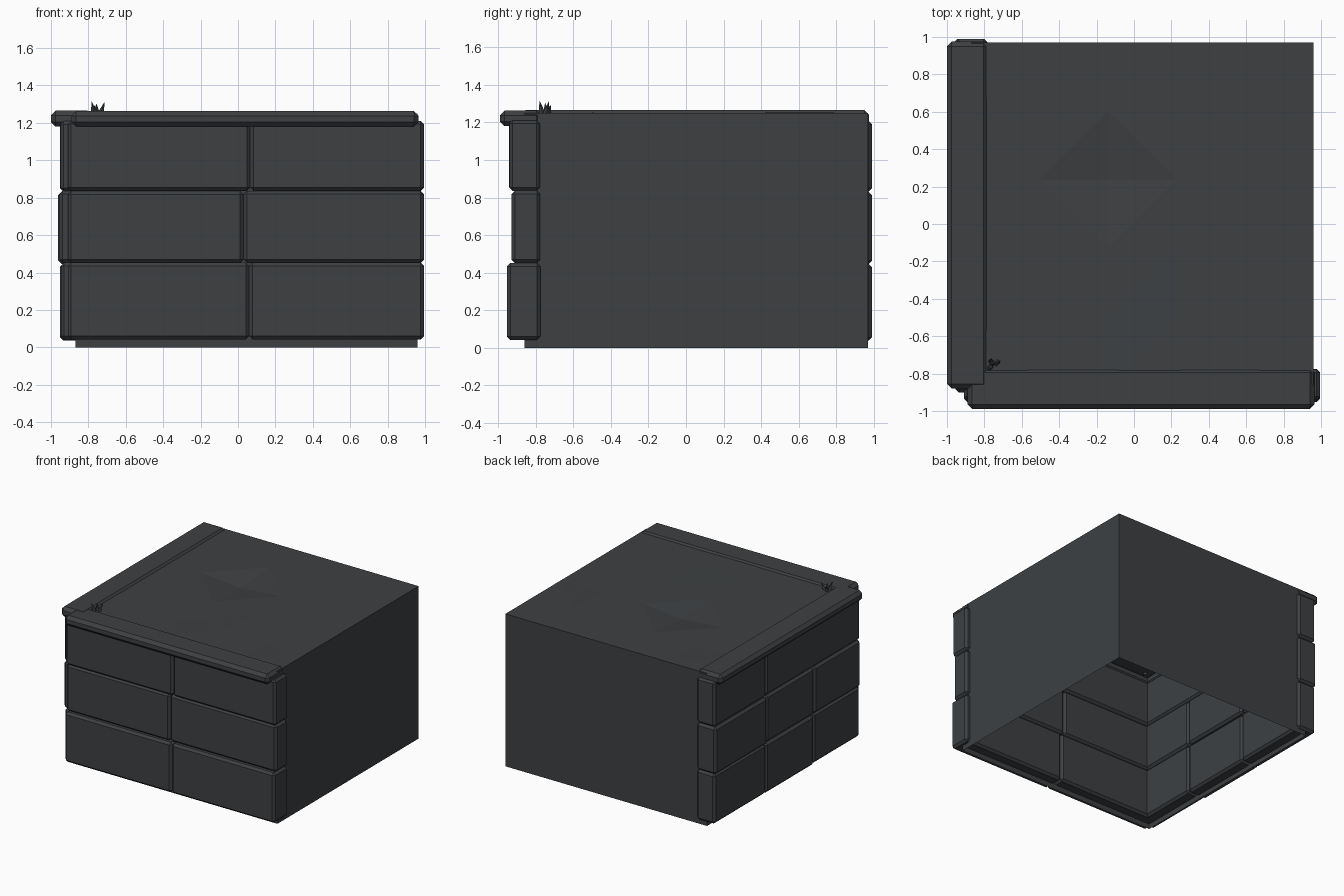
import bpy, bmesh, random
from mathutils import Vector

if "Cube" in bpy.data.objects:
    bpy.data.objects.remove(bpy.data.objects["Cube"])

random.seed(4)
stone = bpy.data.materials.new("dark_stone")
stone.diffuse_color = (0.047, 0.051, 0.055, 1)
stone.use_nodes = True
stone.node_tree.nodes["Principled BSDF"].inputs["Base Color"].default_value = stone.diffuse_color


def finish(name, bm):
    mesh = bpy.data.meshes.new(name)
    bm.to_mesh(mesh)
    bm.free()
    mesh.materials.append(stone)
    obj = bpy.data.objects.new(name, mesh)
    bpy.context.collection.objects.link(obj)
    return obj


def block(name, lo, hi, bevel=0.018):
    """Chamfered box between two corners."""
    lo, hi = Vector(lo), Vector(hi)
    bm = bmesh.new()
    bmesh.ops.create_cube(bm, size=1)
    for v in bm.verts:
        v.co = Vector(a * b for a, b in zip(v.co, hi - lo)) + (lo + hi) / 2
    bmesh.ops.bevel(bm, geom=bm.edges[:], offset=bevel, segments=1, affect='EDGES')
    return finish(name, bm)


# Core: uneven ground grid on four walls, open underneath
X0, X1, Y0, Y1, TOP, N = -0.87, 0.96, -0.86, 0.97, 1.25, 5
bm = bmesh.new()
grid = {}
for i in range(N + 1):
    for j in range(N + 1):
        inner = 0 < i < N and 0 < j < N
        z = TOP + (random.uniform(-0.006, 0.004) if inner else 0)
        if (i, j) == (2, 3):
            z = TOP - 0.03
        grid[i, j] = bm.verts.new((X0 + (X1 - X0) * i / N, Y0 + (Y1 - Y0) * j / N, z))
for i in range(N):
    for j in range(N):
        a, b, c, d = grid[i, j], grid[i+1, j], grid[i+1, j+1], grid[i, j+1]
        # diagonals run around the hollow so that it reads as a diamond
        if (i < 2) == (j < 3):
            bm.faces.new((a, b, d)), bm.faces.new((b, c, d))
        else:
            bm.faces.new((a, b, c)), bm.faces.new((a, c, d))
rim = [e for e in bm.edges if e.is_boundary]
walls = bmesh.ops.extrude_edge_only(bm, edges=rim)
for v in walls["geom"]:
    if isinstance(v, bmesh.types.BMVert):
        v.co.z = 0
bmesh.ops.recalc_face_normals(bm, faces=bm.faces[:])
# hollow shell: make sure the ground faces upward
if grid[2, 2].link_faces[0].normal.z < 0:
    bmesh.ops.reverse_faces(bm, faces=bm.faces[:])
finish("ground_core", bm)

# Brick rows: bottom z, top z, outer offset, front splits (x), left splits (y)
rows = [
    (0.04, 0.45, -0.955, -0.950, [0.06], [-0.30, 0.32]),
    (0.45, 0.835, -0.930, -0.958, [0.03], [-0.30, 0.32]),
    (0.835, 1.21, -0.942, -0.950, [0.065], [0.32]),
]
for r, (z0, z1, fy, lx, fs, ls) in enumerate(rows):
    xs = [-0.91] + fs + [0.995]
    for k in range(len(xs) - 1):
        d = random.uniform(-0.004, 0.004)
        block(f"front_brick_{r}_{k}", (xs[k], fy + d, z0 + d), (xs[k+1], -0.778 + d, z1 + d))
    ys = [-0.90] + ls + [0.99]
    for k in range(len(ys) - 1):
        d = random.uniform(-0.004, 0.004)
        block(f"left_brick_{r}_{k}", (lx + d, ys[k], z0 + d), (-0.783 + d, ys[k+1], z1 + d))

# Coping slabs along the two brick walls
block("front_coping", (-0.89, -0.99, 1.18), (0.965, -0.77, 1.263), 0.025)
block("left_coping", (-1.0, -0.88, 1.18), (-0.78, 0.975, 1.265), 0.025)

# Small spiky tuft in the corner
bm = bmesh.new()
base = Vector((-0.755, -0.75, 1.235))
for root, tip in [((-0.010, -0.012), (-0.028, -0.030, 0.082)),
                  ((0.000, 0.008), (-0.002, 0.000, 0.070)),
                  ((0.014, 0.002), (0.042, 0.020, 0.078)),
                  ((-0.008, 0.010), (-0.012, 0.030, 0.060))]:
    cone = bmesh.ops.create_cone(bm, cap_ends=True, segments=4, radius1=0.022,
                                 radius2=0, depth=0.001)["verts"]
    for v in cone:
        if v.co.z > 0:
            v.co = base + Vector(tip)
        else:
            v.co = base + Vector((v.co.x + root[0], v.co.y + root[1], 0))
bmesh.ops.remove_doubles(bm, verts=bm.verts[:], dist=0.0001)
finish("grass_tuft", bm)
